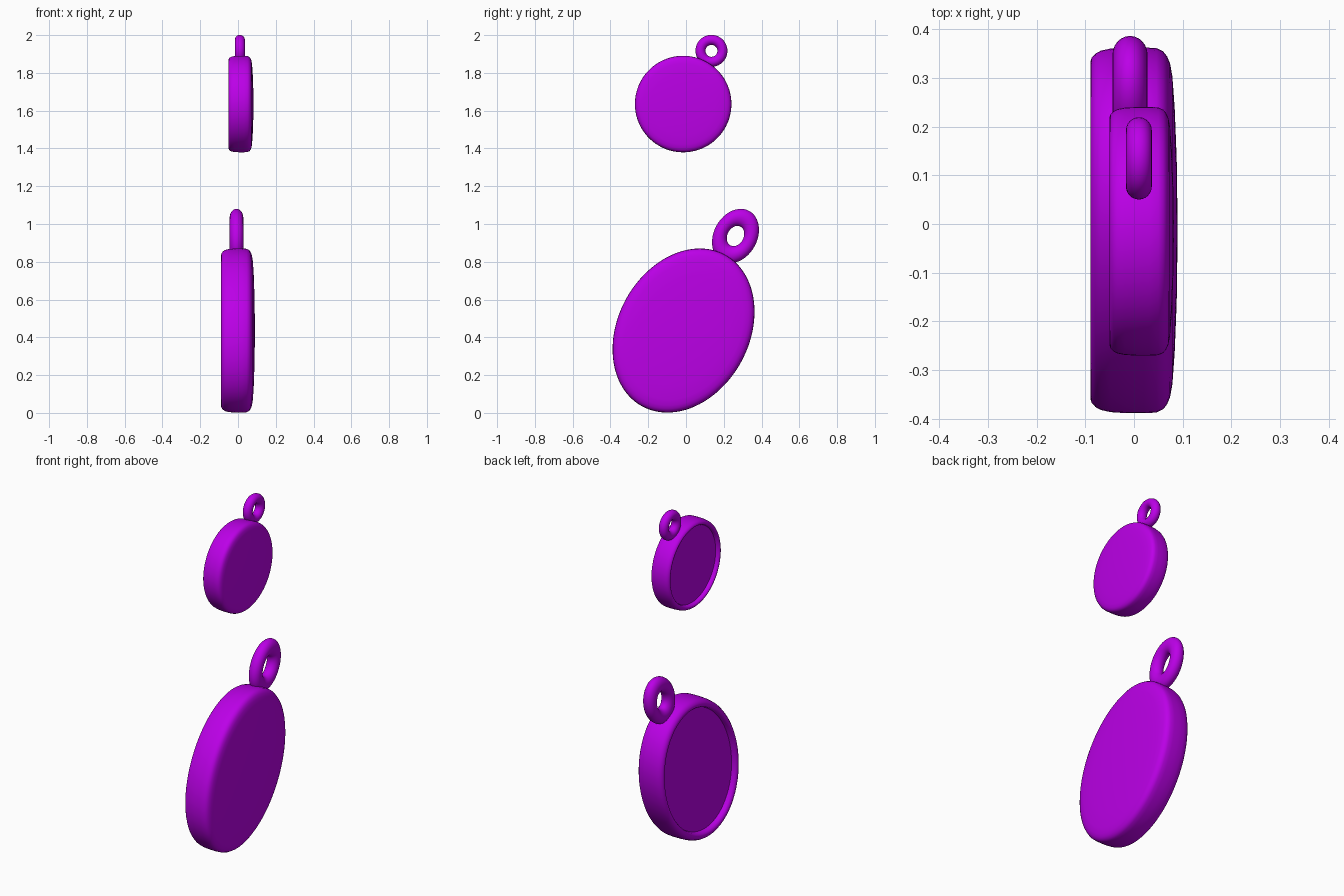
import bpy, bmesh
from math import sin, cos, pi, radians

if "Cube" in bpy.data.objects:
    bpy.data.objects.remove(bpy.data.objects["Cube"])

mat = bpy.data.materials.new("purple")
mat.diffuse_color = (0.5, 0.0, 0.8, 1)
mat.use_nodes = True
mat.node_tree.nodes["Principled BSDF"].inputs["Base Color"].default_value = mat.diffuse_color

# Half section of the disc (x, radius): domed face, rounded edge, rim, recessed back
PROFILE = [(.066, 0), (.0645, .1), (.0615, .17), (.058, .215), (.0545, .233),
           (.050, .243), (.044, .250), (.034, .2545), (.015, .2555), (-.01, .2555),
           (-.035, .254), (-.050, .251), (-.058, .247), (-.064, .241), (-.066, .235),
           (-.0645, .230), (-.058, .225), (-.044, .222), (-.044, 0)]


def finish(bm, name, loc, scale, tilt):
    bmesh.ops.recalc_face_normals(bm, faces=bm.faces)
    me = bpy.data.meshes.new(name)
    bm.to_mesh(me)
    bm.free()
    me.materials.append(mat)
    ob = bpy.data.objects.new(name, me)
    bpy.context.collection.objects.link(ob)
    ob.location, ob.scale = loc, scale
    ob.rotation_euler = (-radians(tilt), 0, 0)
    bpy.ops.object.select_all(action='DESELECT')
    ob.select_set(True)
    bpy.context.view_layer.objects.active = ob
    bpy.ops.object.shade_smooth_by_angle(angle=radians(40))


def disc(bm, n=96):
    # lathe the profile around x
    vs = [bm.verts.new((x, 0, r)) for x, r in PROFILE]
    es = [bm.edges.new(p) for p in zip(vs, vs[1:])]
    bmesh.ops.spin(bm, geom=vs + es, cent=(0, 0, 0), axis=(1, 0, 0),
                   angle=2 * pi, steps=n, use_merge=True)
    bmesh.ops.remove_doubles(bm, verts=bm.verts, dist=1e-5)


def ring(bm, major=.058, minor=.0265, n=48, m=24):
    # hanging loop, lying in the disc plane just above its edge
    g = [[bm.verts.new((-.006 + minor * sin(2 * pi * j / m),
                        (major + minor * cos(2 * pi * j / m)) * sin(2 * pi * i / n),
                        .319 + (major + minor * cos(2 * pi * j / m)) * cos(2 * pi * i / n)))
          for j in range(m)] for i in range(n)]
    for i in range(n):
        for j in range(m):
            k, l = (i + 1) % n, (j + 1) % m
            bm.faces.new((g[i][j], g[k][j], g[k][l], g[i][l]))


# Small round pendant above, stretched oval copy below
for prefix, loc, scale, tilt in (
        ("small", (.016, -.015, 1.635), (1, 1, 1), 28),
        ("large", (0, -.013, .436), (1.36, 1.36, 1.79), 28.8)):
    for part, build in (("disc", disc), ("loop", ring)):
        bm = bmesh.new()
        build(bm)
        finish(bm, f"{prefix}_pendant_{part}", loc, scale, tilt)
